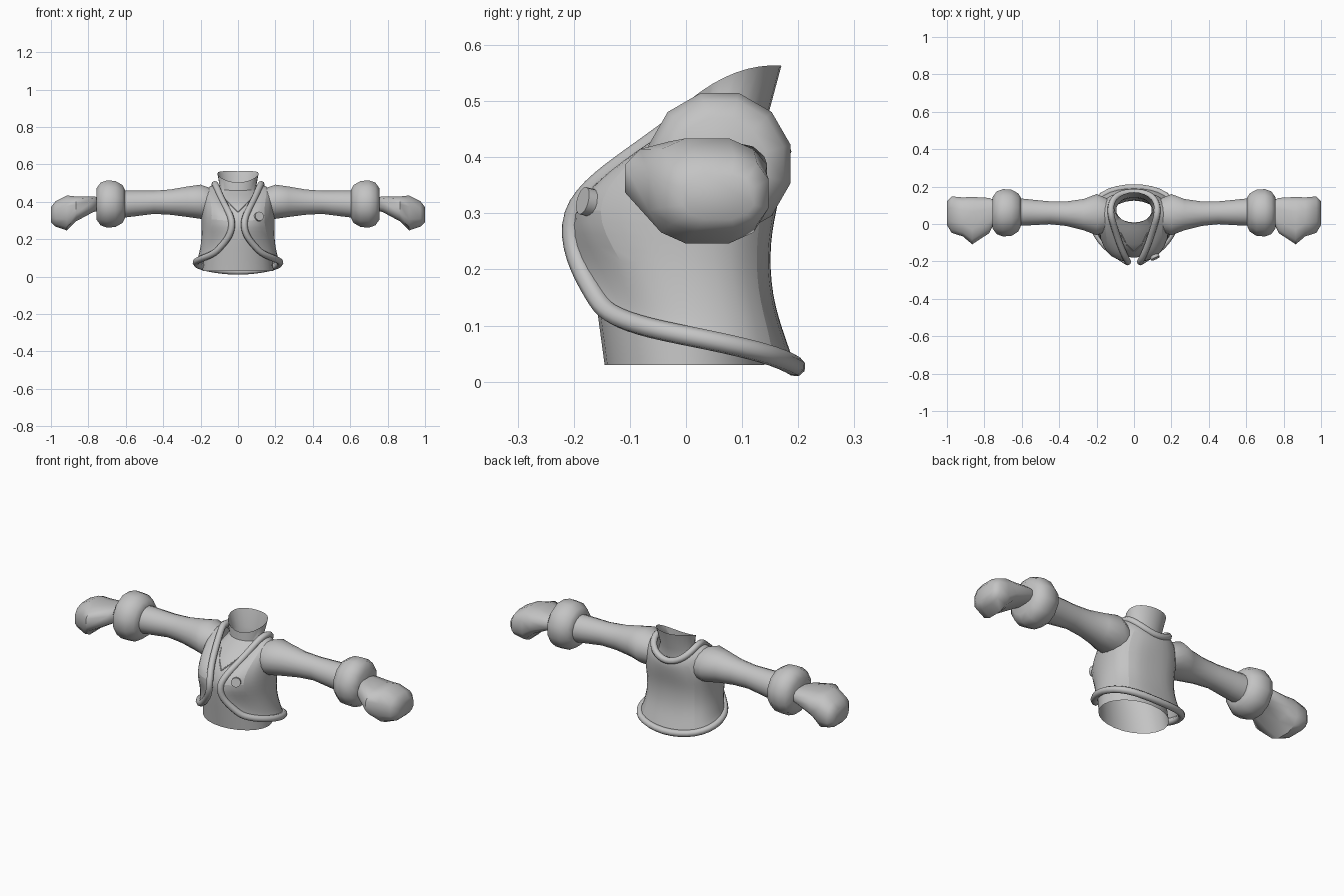
import bpy, bmesh, math
from mathutils import Vector

cube = bpy.data.objects.get("Cube")
if cube:
    bpy.data.objects.remove(cube)

grey = bpy.data.materials.new("plain grey")
grey.use_nodes = True
grey.diffuse_color = (0.55, 0.55, 0.55, 1)
grey.node_tree.nodes["Principled BSDF"].inputs["Base Color"].default_value = (0.55, 0.55, 0.55, 1)


def finish(obj, angle=50):
    obj.data.materials.clear()
    obj.data.materials.append(grey)
    bpy.ops.object.select_all(action='DESELECT')
    obj.select_set(True)
    bpy.context.view_layer.objects.active = obj
    bpy.ops.object.shade_smooth_by_angle(angle=math.radians(angle))
    return obj


def loft(name, rings, closed=True, caps=False, angle=50):
    """Skin a list of point rows; closed rows wrap around."""
    bm = bmesh.new()
    rows = [[bm.verts.new(p) for p in ring] for ring in rings]
    n = len(rows[0])
    for a, b in zip(rows, rows[1:]):
        for i in range(n if closed else n - 1):
            j = (i + 1) % n
            bm.faces.new((a[i], a[j], b[j], b[i]))
    if caps:
        bm.faces.new(rows[0])
        bm.faces.new(rows[-1])
    bmesh.ops.recalc_face_normals(bm, faces=bm.faces)
    mesh = bpy.data.meshes.new(name)
    bm.to_mesh(mesh)
    bm.free()
    obj = bpy.data.objects.new(name, mesh)
    bpy.context.collection.objects.link(obj)
    return finish(obj, angle)


def tube(name, points, radius, cyclic):
    """Round bead along a smooth path."""
    cu = bpy.data.curves.new(name, 'CURVE')
    cu.dimensions = '3D'
    cu.bevel_depth = radius
    cu.bevel_resolution = 2
    cu.resolution_u = 4
    sp = cu.splines.new('NURBS')
    sp.points.add(len(points) - 1)
    for p, co in zip(sp.points, points):
        p.co = (*co, 1)
    sp.order_u = 4 if cyclic else 2
    sp.use_cyclic_u = cyclic
    sp.use_endpoint_u = not cyclic
    obj = bpy.data.objects.new(name, cu)
    bpy.context.collection.objects.link(obj)
    bpy.ops.object.select_all(action='DESELECT')
    obj.select_set(True)
    bpy.context.view_layer.objects.active = obj
    bpy.ops.object.convert(target='MESH')
    return finish(bpy.context.view_layer.objects.active, 60)


def limb(name, sections, side, segs, power=1.0):
    """Tube along x from (x, centre y, centre z, half depth, half height)."""
    def shape(v):
        return math.copysign(abs(v) ** power, v)
    rings = []
    for x, cy, cz, ry, rz in sections:
        ring = []
        for i in range(segs):
            a = 2 * math.pi * (i + 0.5) / segs
            ring.append((side * x, cy + ry * shape(math.cos(a)), cz + rz * shape(math.sin(a))))
        rings.append(ring)
    return loft(name, rings, caps=True)


# Undershirt and neck: front y, front z, back y, back z, half width
shirt_rings = []
for yf, zf, yb, zb, rx in [
        (-.145, .03, .14, .03, .19), (-.16, .14, .13, .14, .18),
        (-.175, .24, .125, .24, .17), (-.18, .31, .13, .30, .165),
        (-.11, .39, .14, .38, .145), (-.03, .44, .14, .43, .115),
        (.005, .46, .145, .47, .095), (.008, .503, .17, .563, .11)]:
    ring = []
    for i in range(24):
        a = 2 * math.pi * i / 24
        t = (1 - math.cos(a)) / 2
        lift = (zb - zf) * 0.3 * math.sin(a) ** 2
        ring.append((rx * math.sin(a), yf + (yb - yf) * t, zf + (zb - zf) * t + lift))
    shirt_rings.append(ring)
shirt = loft("undershirt_and_neck", shirt_rings)

# Jacket half rows, collar to hem, each from front edge round to back centre
half = [
    [(.112, .005, .475), (.125, .05, .50), (.125, .11, .485), (.09, .16, .435), (0, .175, .40)],
    [(.088, -.075, .415), (.165, -.01, .47), (.195, .06, .485), (.13, .17, .415), (0, .18, .37)],
    [(.058, -.155, .36), (.145, -.135, .39), (.22, .04, .41), (.165, .16, .33), (0, .168, .32)],
    [(.028, -.21, .30), (.145, -.21, .31), (.215, .02, .30), (.16, .145, .25), (0, .15, .25)],
    [(.038, -.20, .22), (.17, -.13, .22), (.208, .02, .2), (.16, .145, .16), (0, .155, .15)],
    [(.10, -.16, .15), (.20, -.07, .12), (.222, .05, .095), (.175, .165, .08), (0, .185, .07)],
    [(.13, -.14, .12), (.20, -.07, .095), (.24, .04, .075), (.19, .17, .045), (0, .208, .018)],
]


def mirrored(pts):
    return [(-x, y, z) for x, y, z in pts]


rows = [r + mirrored(r[:-1])[::-1] for r in half]
jacket = loft("jacket_body", rows, closed=False)
sub = jacket.modifiers.new("Subdivision", 'SUBSURF')
sub.levels = sub.render_levels = 2
sub.boundary_smooth = 'ALL'

# Rolled trim along collar, lapels and hem
edge = half[0][::-1] + [r[0] for r in half[1:-1]] + half[-1]
tube("jacket_trim", edge + mirrored(edge[1:-1])[::-1], 0.018, True)

# Sleeves, puffed cuffs and mitten hands
for side, label in ((1, "left"), (-1, "right")):
    limb(label + "_sleeve", [
        (.135, .05, .385, .085, .085), (.20, .05, .40, .112, .093),
        (.27, .05, .40, .085, .083), (.36, .055, .398, .067, .069),
        (.45, .06, .397, .062, .063), (.55, .062, .391, .07, .07),
        (.64, .065, .386, .077, .076)], side, 16)
    limb(label + "_cuff", [
        (.605, .065, .388, .078, .078), (.618, .062, .388, .105, .105),
        (.655, .06, .388, .128, .127), (.70, .06, .388, .131, .131),
        (.735, .06, .388, .118, .118), (.757, .06, .388, .085, .085)], side, 12)
    limb(label + "_hand", [
        (.735, .075, .39, .05, .035), (.775, .045, .386, .097, .043),
        (.865, .018, .362, .13, .068), (.915, .038, .34, .107, .096),
        (.975, .05, .335, .1, .07), (1.0, .058, .33, .065, .042)], side, 12, 0.75)

# V neckline seam laid on the shirt
bpy.context.view_layer.update()
seam = []
for i in range(-4, 5):
    x = i * 0.018
    hit, loc, nor, _ = shirt.ray_cast((x, -1, .345 + abs(x)), (0, 1, 0))
    if hit:
        seam.append(loc)
tube("neckline_seam", seam, 0.003, False)

# Button on the left breast
hit, loc, nor, _ = jacket.ray_cast((.11, -1, .32), (0, 1, 0))
if not hit:
    loc, nor = Vector((.11, -.19, .32)), Vector((0, -1, .2))
if nor.y > 0:
    nor = -nor
bpy.ops.mesh.primitive_cylinder_add(vertices=16, radius=.025, depth=.024, location=loc)
button = bpy.context.object
button.name = "jacket_button"
button.rotation_euler = nor.to_track_quat('Z', 'Y').to_euler()
finish(button, 40)
